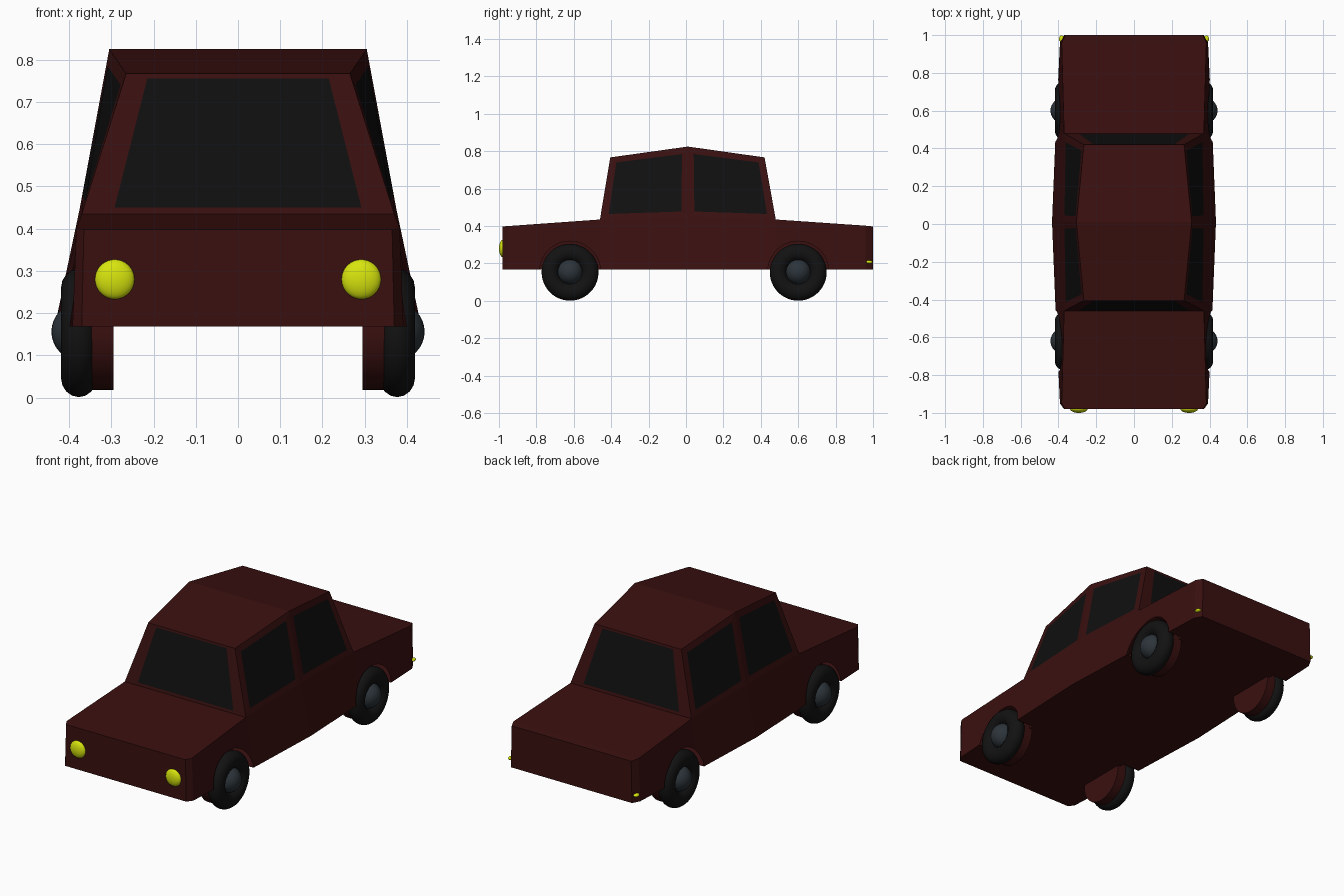
import bpy, bmesh, math
from mathutils import Vector

if "Cube" in bpy.data.objects:
    bpy.data.objects.remove(bpy.data.objects["Cube"])

def material(name, rgb):
    m = bpy.data.materials.new(name)
    m.diffuse_color = (*rgb, 1)
    m.use_nodes = True
    m.node_tree.nodes["Principled BSDF"].inputs["Base Color"].default_value = m.diffuse_color
    return m

RED = material("dark red paint", (0.042, 0.005, 0.005))
GLASS = material("black glass", (0.005, 0.005, 0.005))
RUBBER = material("black rubber", (0.006, 0.006, 0.006))
METAL = material("grey metal", (0.026, 0.035, 0.043))
YELLOW = material("yellow lamp", (0.68, 0.78, 0.004))

AXLES = (-0.62, 0.60)
WHEEL_Z = 0.156
ARCH_R = 0.163
BOTTOM = 0.168

# --- body shell: cross-sections along y, with the cabin on the middle three
# y, half width at bottom, half width at shoulder, shoulder height
STATIONS = [(-0.98, 0.370, 0.365, 0.398), (-0.95, 0.392, 0.383, 0.400),
            (-0.46, 0.415, 0.370, 0.435), (0.01, 0.434, 0.375, 0.447),
            (0.48, 0.415, 0.370, 0.435), (0.96, 0.392, 0.383, 0.402),
            (1.00, 0.370, 0.365, 0.398)]
# y, half width, height of the roof
ROOF = [(-0.405, 0.265, 0.767), (0.01, 0.305, 0.825), (0.42, 0.265, 0.767)]

bm = bmesh.new()
low, belt = [], []
for y, wb, wt, zt in STATIONS:
    low.append([bm.verts.new((s * wb, y, BOTTOM)) for s in (-1, 1)])
    belt.append([bm.verts.new((s * wt, y, zt)) for s in (-1, 1)])
roof = [[bm.verts.new((s * w, y, z)) for s in (-1, 1)] for y, w, z in ROOF]

def framed_window(a, b, c, d, u0, u1, v0, v1):
    """Frame of four red faces around a glass face; a-b is the lower edge."""
    def at(u, v):
        return bm.verts.new(a.co.lerp(b.co, u).lerp(d.co.lerp(c.co, u), v))
    outer = [a, b, c, d]
    inner = [at(u0, v0), at(u1, v0), at(u1, v1), at(u0, v1)]
    for i in range(4):
        j = (i + 1) % 4
        bm.faces.new((outer[i], outer[j], inner[j], inner[i]))
    bm.faces.new(inner).material_index = 1

for i in range(len(STATIONS) - 1):
    bm.faces.new((low[i][0], low[i][1], low[i + 1][1], low[i + 1][0]))
    for s in (0, 1):
        bm.faces.new((low[i][s], low[i + 1][s], belt[i + 1][s], belt[i][s]))
    if i not in (2, 3):
        bm.faces.new((belt[i][0], belt[i][1], belt[i + 1][1], belt[i + 1][0]))
for i in (0, -1):
    bm.faces.new((low[i][0], low[i][1], belt[i][1], belt[i][0]))
for i in (0, 1):
    bm.faces.new((roof[i][0], roof[i][1], roof[i + 1][1], roof[i + 1][0]))
    u = (0.09, 0.925) if i == 0 else (0.075, 0.91)
    for s in (0, 1):
        framed_window(belt[i + 2][s], belt[i + 3][s], roof[i + 1][s], roof[i][s], *u, 0.085, 0.905)
for k, r in ((2, 0), (4, 2)):
    framed_window(belt[k][0], belt[k][1], roof[r][1], roof[r][0], 0.1, 0.9, 0.045, 0.965)
bmesh.ops.recalc_face_normals(bm, faces=bm.faces)
mesh = bpy.data.meshes.new("body")
bm.to_mesh(mesh)
bm.free()
mesh.materials.append(RED)
mesh.materials.append(GLASS)
body = bpy.data.objects.new("body", mesh)
bpy.context.collection.objects.link(body)

# --- wheel arches cut in the sides, then opened to the hollow shell
for y in AXLES:
    for s in (-1, 1):
        bpy.ops.mesh.primitive_cylinder_add(vertices=48, radius=ARCH_R, depth=0.3,
                                            location=(s * 0.46, y, WHEEL_Z),
                                            rotation=(0, math.pi / 2, 0))
        cutter = bpy.context.object
        cut = body.modifiers.new("arch", "BOOLEAN")
        cut.operation, cut.solver, cut.object = "DIFFERENCE", "EXACT", cutter
        bpy.context.view_layer.objects.active = body
        bpy.ops.object.modifier_apply(modifier=cut.name)
        bpy.data.objects.remove(cutter)

bm = bmesh.new()
bm.from_mesh(mesh)
def on_arch(v):
    return any(abs(math.hypot(v.co.y - y, v.co.z - WHEEL_Z) - ARCH_R) < 0.002 for y in AXLES)
walls = [f for f in bm.faces if all(on_arch(v) for v in f.verts)]
bmesh.ops.delete(bm, geom=walls, context="FACES")
bm.to_mesh(mesh)
bm.free()

# --- round parts
def finish(name, mat):
    ob = bpy.context.object
    ob.name = name
    ob.data.materials.append(mat)
    bpy.ops.object.shade_smooth_by_angle()
    return ob

def ellipsoid(name, loc, scale, mat):
    bpy.ops.mesh.primitive_uv_sphere_add(segments=32, ring_count=16, radius=1, location=loc)
    bpy.context.object.scale = scale
    return finish(name, mat)

TURN = (0, math.pi / 2, 0)
for s, side in ((-1, "left"), (1, "right")):
    for y, end in zip(AXLES, ("front", "rear")):
        tag = f"{end}_{side}"
        bpy.ops.mesh.primitive_torus_add(major_radius=0.106, minor_radius=0.046,
                                         major_segments=48, minor_segments=16,
                                         location=(s * 0.377, y, WHEEL_Z - 0.003), rotation=TURN)
        bpy.context.object.scale.z = 0.92
        finish("tyre_" + tag, RUBBER)
        ellipsoid("hub_" + tag, (s * 0.375, y, WHEEL_Z), (0.067, 0.068, 0.068), METAL)
        # painted drum behind the wheel
        bpy.ops.mesh.primitive_cylinder_add(vertices=48, radius=0.138, depth=0.07,
                                            location=(s * 0.33, y, WHEEL_Z), rotation=TURN)
        finish("drum_" + tag, RED)
    ellipsoid("headlight_" + side, (s * 0.292, -0.978, 0.28), (0.047, 0.022, 0.047), YELLOW)
    ellipsoid("tail_lamp_" + side, (s * 0.383, 0.98, 0.208), (0.014, 0.018, 0.009), YELLOW)
